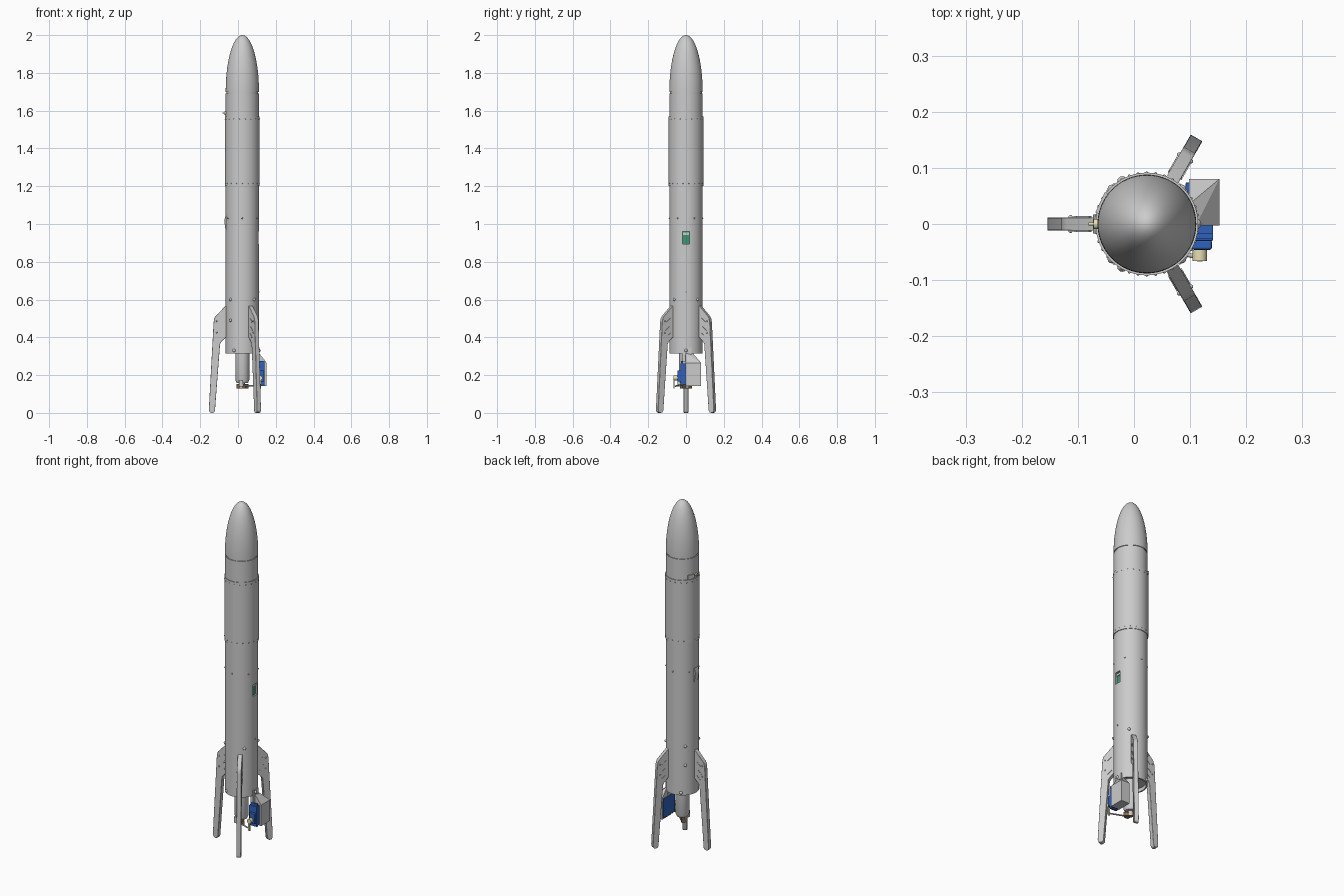
import bpy, bmesh, math
from mathutils import Vector, Matrix

if "Cube" in bpy.data.objects:
    bpy.data.objects.remove(bpy.data.objects["Cube"])

CX = 0.023   # body axis x
R = 0.088    # body radius


def material(name, rgb):
    m = bpy.data.materials.new(name)
    m.diffuse_color = (*rgb, 1)
    m.use_nodes = True
    m.node_tree.nodes["Principled BSDF"].inputs["Base Color"].default_value = m.diffuse_color
    return m


BLUE = material("blue", (0.03, 0.12, 0.5))
CREAM = material("cream", (0.8, 0.74, 0.45))
GREEN = material("green", (0.05, 0.3, 0.17))
BROWN = material("brown", (0.25, 0.14, 0.07))


def finish(name, bm, mat=None, bevel=0, smooth=True):
    bmesh.ops.recalc_face_normals(bm, faces=bm.faces)
    me = bpy.data.meshes.new(name)
    bm.to_mesh(me)
    bm.free()
    ob = bpy.data.objects.new(name, me)
    bpy.context.collection.objects.link(ob)
    if mat:
        me.materials.append(mat)
    if bevel:
        mod = ob.modifiers.new("bevel", 'BEVEL')
        mod.width, mod.segments = bevel, 2
    if smooth:
        bpy.ops.object.select_all(action='DESELECT')
        ob.select_set(True)
        bpy.context.view_layer.objects.active = ob
        bpy.ops.object.shade_smooth_by_angle(angle=math.radians(32))
    return ob


def lathe(name, profile, closed=False, n=96, mat=None):
    bm = bmesh.new()
    vs = [bm.verts.new((r, 0, z)) for r, z in profile]
    es = [bm.edges.new(p) for p in zip(vs, vs[1:])]
    if closed:
        es.append(bm.edges.new((vs[-1], vs[0])))
    bmesh.ops.spin(bm, geom=vs + es, axis=(0, 0, 1), cent=(0, 0, 0),
                   angle=math.tau, steps=n, use_duplicate=False)
    bmesh.ops.remove_doubles(bm, verts=bm.verts, dist=1e-5)
    bmesh.ops.translate(bm, verts=bm.verts, vec=(CX, 0, 0))
    return finish(name, bm, mat)


def box(name, lo, hi, mat=None, bevel=0, turn=0):
    lo, hi = Vector(lo), Vector(hi)
    bm = bmesh.new()
    m = (Matrix.Translation((lo + hi) / 2) @ Matrix.Rotation(math.radians(turn), 4, 'Z')
         @ Matrix.Diagonal((*(hi - lo), 1)))
    bmesh.ops.create_cube(bm, size=1, matrix=m)
    return finish(name, bm, mat, bevel, False)


def rod(name, a, b, r, mat=None, n=24):
    a, b = Vector(a), Vector(b)
    bm = bmesh.new()
    m = Matrix.Translation((a + b) / 2) @ (b - a).to_track_quat('Z', 'Y').to_matrix().to_4x4()
    bmesh.ops.create_cone(bm, cap_ends=True, segments=n, radius1=r, radius2=r,
                          depth=(b - a).length, matrix=m)
    return finish(name, bm, mat)


def bolts(name, angles, z, size, radius=R):
    bm = bmesh.new()
    for a in angles:
        t = math.radians(a)
        m = Matrix.Translation((CX + radius * math.cos(t), radius * math.sin(t), z))
        bmesh.ops.create_uvsphere(bm, u_segments=12, v_segments=8, radius=size, matrix=m)
    return finish(name, bm)


# Nose cone: half ellipse above a thin dark joint
nose = [(0, 1.700), (R, 1.700)] + [
    (R * math.cos(t), 1.703 + 0.297 * math.sin(t))
    for t in [i * math.pi / 64 for i in range(33)]]
nose[-1] = (0, 2.0)
lathe("nose_cone", nose)
lathe("nose_joint", [(0, 1.65), (0.084, 1.65), (0.084, 1.702), (0, 1.702)])

# Body tube with a slightly wider upper sleeve, open at the bottom
tube = lathe("body_tube", [(0.080, 0.315), (R, 0.315), (R, 1.692), (0.080, 1.692)], True)
lathe("upper_sleeve", [(0.086, 1.20), (0.0915, 1.20), (0.0915, 1.57), (0.086, 1.57)], True)
lathe("lower_bulkhead", [(0, 0.335), (0.081, 0.335), (0.081, 0.35), (0, 0.35)])

# Window on the right side with the circuit board behind it
cutter = box("window_cutter", (CX + 0.05, -0.018, 0.893), (CX + 0.12, 0.018, 0.96))
cutter.hide_render = True
cutter.hide_viewport = True
cut = tube.modifiers.new("window", 'BOOLEAN')
cut.object = cutter
cut.solver = 'EXACT'
box("circuit_board", (CX + 0.072, -0.022, 0.885), (CX + 0.076, 0.022, 0.965), GREEN)
box("board_connector", (CX + 0.076, -0.016, 0.943), (CX + 0.081, 0.016, 0.956))

# Left side fairing, and the pin and latch near the top
bm = bmesh.new()
pts = [(CX - w, y, z) for y in (-0.017, 0.017)
       for w, z in ((0.082, 0.965), (0.082, 1.045), (0.089, 1.045), (0.096, 1.02), (0.089, 0.965))]
bmesh.ops.convex_hull(bm, input=[bm.verts.new(p) for p in pts])
finish("side_fairing", bm, smooth=False)
rod("latch_button", (CX - 0.086, 0, 1.587), (CX - 0.095, 0, 1.587), 0.009, CREAM)
rod("latch_pin", (CX - 0.09, 0, 1.587), (CX - 0.104, 0, 1.587), 0.003, CREAM)
t = math.radians(155)
box("latch_slot", (CX + R * math.cos(t) - 0.004, R * math.sin(t) - 0.02, 1.575),
    (CX + R * math.cos(t) + 0.004, R * math.sin(t) + 0.02, 1.597), turn=65 - 90)

# Fastener rows
bolts("lower_bolts", (45, 135, 225, 315), 0.60, 0.008)
bolts("middle_bolts", (135, 225), 0.49, 0.008)
bolts("base_bolts", (0, 120, 240), 0.33, 0.009)
bolts("sensor_dot", (0,), 0.64, 0.004)
bolts("upper_rivets", range(0, 360, 20), 1.555, 0.0025, 0.0912)
bolts("sleeve_rivets", range(10, 360, 20), 1.215, 0.0025, 0.0912)
bolts("centre_rivets", range(30, 360, 60), 1.03, 0.004)

# Three landing legs; profile is (distance from axis, height)
leg = [(0.080, 0.566), (0.090, 0.566), (0.143, 0.510), (0.149, 0.498), (0.152, 0.480),
       (0.177, 0.025), (0.176, 0.010), (0.170, 0.002), (0.160, 0.0), (0.150, 0.003),
       (0.145, 0.012), (0.118, 0.365), (0.112, 0.375), (0.088, 0.400), (0.080, 0.400)]


def place(bm, ang):
    bmesh.ops.transform(bm, verts=bm.verts, matrix=Matrix.Translation((CX, 0, 0))
                        @ Matrix.Rotation(math.radians(ang), 4, 'Z'))


for label, ang in (("left", 180), ("back", 60), ("front", -60)):
    bm = bmesh.new()
    f = bm.faces.new([bm.verts.new((r, -0.012, z)) for r, z in leg])
    ext = bmesh.ops.extrude_face_region(bm, geom=[f])
    bmesh.ops.translate(bm, vec=(0, 0.024, 0),
                        verts=[g for g in ext["geom"] if isinstance(g, bmesh.types.BMVert)])
    place(bm, ang)
    finish(label + "_leg", bm, bevel=0.0015)
    # Slanted ribs and screws on both cheeks of the leg
    bm = bmesh.new()
    for side in (-0.012, 0.012):
        for r, z in ((0.112, 0.49), (0.118, 0.445), (0.112, 0.41)):
            m = (Matrix.Translation((r, side, z)) @ Matrix.Rotation(math.radians(42), 4, 'Y')
                 @ Matrix.Diagonal((0.030, 0.004, 0.006, 1)))
            bmesh.ops.create_cube(bm, size=1, matrix=m)
        for r, z in ((0.136, 0.485), (0.136, 0.425)):
            bmesh.ops.create_uvsphere(bm, u_segments=10, v_segments=6, radius=0.004,
                                      matrix=Matrix.Translation((r, side, z)))
    place(bm, ang)
    finish(label + "_leg_ribs", bm)

# Motor below the body, ending in a valve
lathe("motor", [(0, 0.345), (0.037, 0.345), (0.037, 0.175), (0.030, 0.158), (0, 0.158)], n=48)
lathe("valve_neck", [(0, 0.165), (0.013, 0.165), (0.013, 0.132), (0, 0.132)], n=24)
box("valve_bar", (-0.012, -0.010, 0.130), (0.058, 0.010, 0.152), BROWN, turn=-45)

# Servo housing hanging from the body rim
bm = bmesh.new()
pts = [(x, y, z) for x in (0.098, 0.152) for y in (-0.003, 0.080) for z in (0.143, 0.265)]
pts += [(0.098, -0.003, 0.318), (0.110, -0.003, 0.318), (0.098, 0.035, 0.318)]
bmesh.ops.convex_hull(bm, input=[bm.verts.new(p) for p in pts])
finish("servo_housing", bm, smooth=False)
box("housing_tab", (0.096, -0.020, 0.270), (0.112, 0.030, 0.345))

# Servo, output wheel and linkage
box("servo_body", (0.092, -0.030, 0.150), (0.141, 0.074, 0.262), BLUE, 0.002)
box("servo_flange", (0.100, -0.026, 0.143), (0.141, -0.016, 0.275), BLUE)
box("servo_gearbox", (0.103, -0.046, 0.165), (0.139, -0.028, 0.225), BLUE, 0.004)
rod("servo_wheel", (0.117, -0.046, 0.185), (0.117, -0.066, 0.185), 0.013, CREAM)
box("servo_arm", (0.112, -0.067, 0.130), (0.122, -0.061, 0.190), CREAM)
rod("link_rod", (0.117, -0.060, 0.140), (0.015, -0.035, 0.148), 0.004)
rod("valve_lever", (0.015, -0.040, 0.148), (CX, 0.0, 0.148), 0.006)
box("link_bracket", (0.005, -0.045, 0.140), (0.027, -0.025, 0.175))
